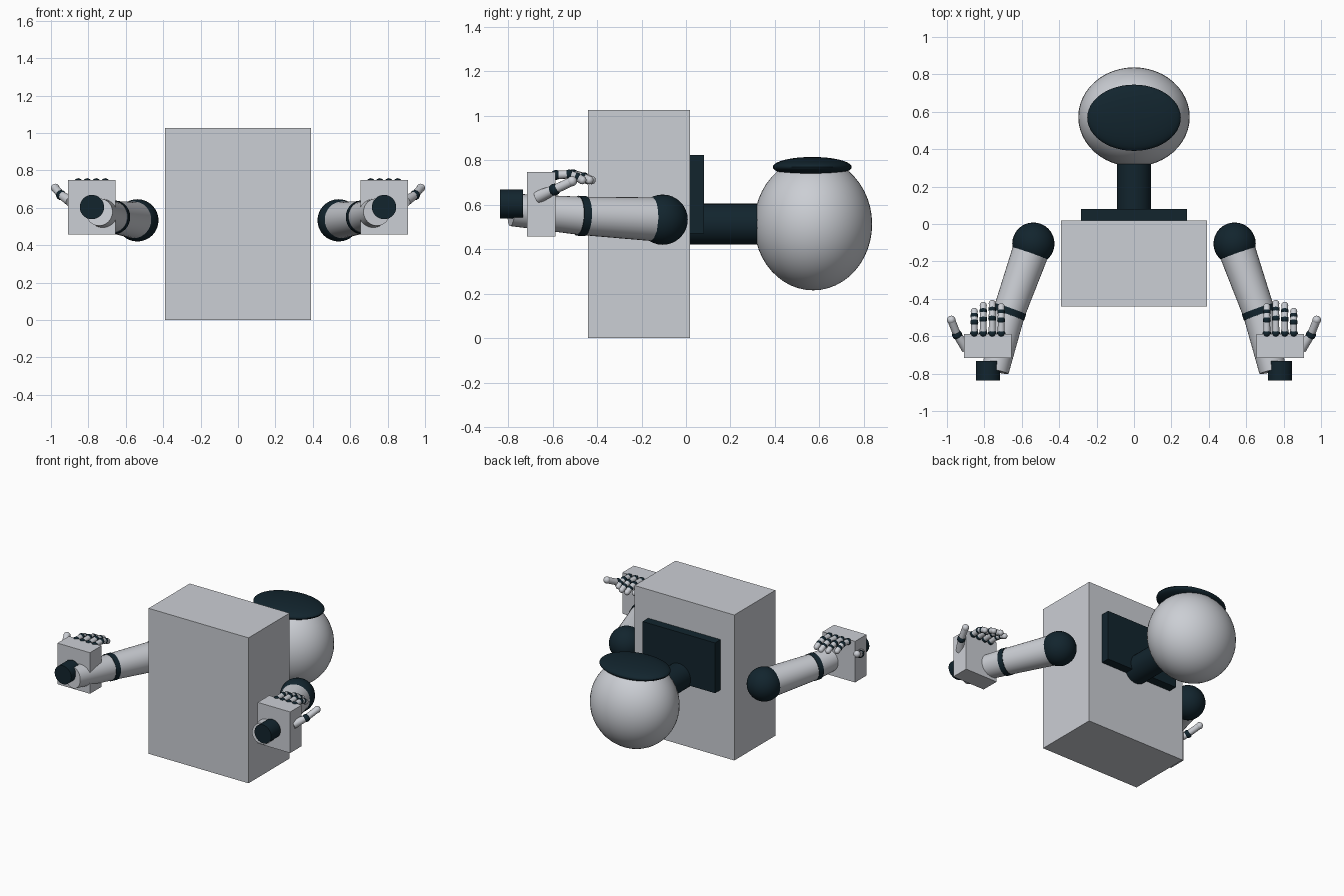
import bpy, math
from mathutils import Vector, Matrix

if "Cube" in bpy.data.objects:
    bpy.data.objects.remove(bpy.data.objects["Cube"])


def material(name, rgb):
    m = bpy.data.materials.new(name)
    m.diffuse_color = (*rgb, 1)
    m.use_nodes = True
    m.node_tree.nodes["Principled BSDF"].inputs["Base Color"].default_value = m.diffuse_color
    return m


GREY = material("light grey", (0.60, 0.62, 0.66))
DARK = material("dark navy", (0.006, 0.018, 0.027))


def finish(name, mat, smooth=True):
    o = bpy.context.object
    o.name = name
    o.data.materials.append(mat)
    if smooth:
        bpy.ops.object.shade_smooth_by_angle(angle=math.radians(35))
    return o


def box(name, lo, hi, mat):
    lo, hi = Vector(lo), Vector(hi)
    bpy.ops.mesh.primitive_cube_add(size=1, location=(lo + hi) / 2)
    o = bpy.context.object
    o.data.transform(Matrix.Diagonal((*(hi - lo), 1)))
    return finish(name, mat, False)


def ball(name, centre, radii, mat, seg=32):
    bpy.ops.mesh.primitive_uv_sphere_add(segments=seg, ring_count=seg // 2, radius=1, location=centre)
    bpy.context.object.data.transform(Matrix.Diagonal((*radii, 1)))
    return finish(name, mat)


def limb(name, a, b, ra, rb, mat, seg=32):
    """Tapered cylinder from a to b."""
    a, b = Vector(a), Vector(b)
    d = b - a
    bpy.ops.mesh.primitive_cone_add(vertices=seg, radius1=ra, radius2=rb, depth=d.length,
                                    location=(a + b) / 2,
                                    rotation=d.to_track_quat('Z', 'Y').to_euler())
    return finish(name, mat)


# Torso, back plate, neck
box("torso", (-0.39, -0.44, 0), (0.39, 0.018, 1.027), GREY)
box("collar_plate", (-0.283, 0.018, 0.47), (0.283, 0.08, 0.825), DARK)
limb("neck", (0, 0.018, 0.513), (0, 0.40, 0.513), 0.092, 0.092, DARK)

# Head and lens-shaped visor
ball("head", (0, 0.572, 0.513), (0.298, 0.2655, 0.298), GREY, 48)
ball("visor", (0, 0.568, 0.77), (0.25, 0.177, 0.045), DARK, 48)

for side, s in (("left", 1), ("right", -1)):
    def p(x, y, z):
        return Vector((s * x, y, z))

    # Arm
    shoulder, elbow, end = p(0.538, -0.105, 0.533), p(0.667, -0.47, 0.55), p(0.742, -0.785, 0.577)
    ball(side + "_shoulder", shoulder, (0.113,) * 3, DARK)
    limb(side + "_upper_arm", shoulder, elbow, 0.10, 0.086, GREY)
    axis = (elbow - shoulder).normalized() * 0.018
    limb(side + "_elbow_band", elbow - axis, elbow + axis, 0.09, 0.09, DARK)
    limb(side + "_forearm", elbow, end, 0.086, 0.073, GREY)

    # Wrist and palm
    limb(side + "_wrist", p(0.781, -0.8375, 0.604), p(0.781, -0.733, 0.604), 0.065, 0.065, DARK)
    a, b = p(0.655, -0.716, 0.458), p(0.909, -0.588, 0.748)
    box(side + "_palm", (min(a.x, b.x), a.y, a.z), (max(a.x, b.x), b.y, b.z), GREY)

    # Fingers: dark joints with short grey segments, drooping to the tip
    for i, length in enumerate((0.142, 0.160, 0.150, 0.118)):
        x = 0.710 + i * 0.048
        pts = [p(x, -0.585 + length * t, z) for t, z in
               ((0, 0.734), (0.5, 0.737), (0.8, 0.725), (1, 0.711))]
        for j in range(3):
            ball(f"{side}_finger_{i}_joint_{j}", pts[j], (0.0225 - 0.001 * j,) * 3, DARK, 16)
            limb(f"{side}_finger_{i}_segment_{j}", pts[j], pts[j + 1], 0.019, 0.018, GREY, 16)
        ball(f"{side}_finger_{i}_tip", pts[3], (0.019,) * 3, GREY, 16)

    # Thumb
    t0, t1, t2 = p(0.895, -0.665, 0.635), p(0.946, -0.592, 0.668), p(0.977, -0.513, 0.706)
    limb(side + "_thumb_base", t0, t1, 0.029, 0.022, GREY, 16)
    ball(side + "_thumb_joint", t1, (0.027,) * 3, DARK, 16)
    limb(side + "_thumb_segment", t1, t2, 0.021, 0.021, GREY, 16)
    ball(side + "_thumb_tip", t2, (0.023,) * 3, GREY, 16)
